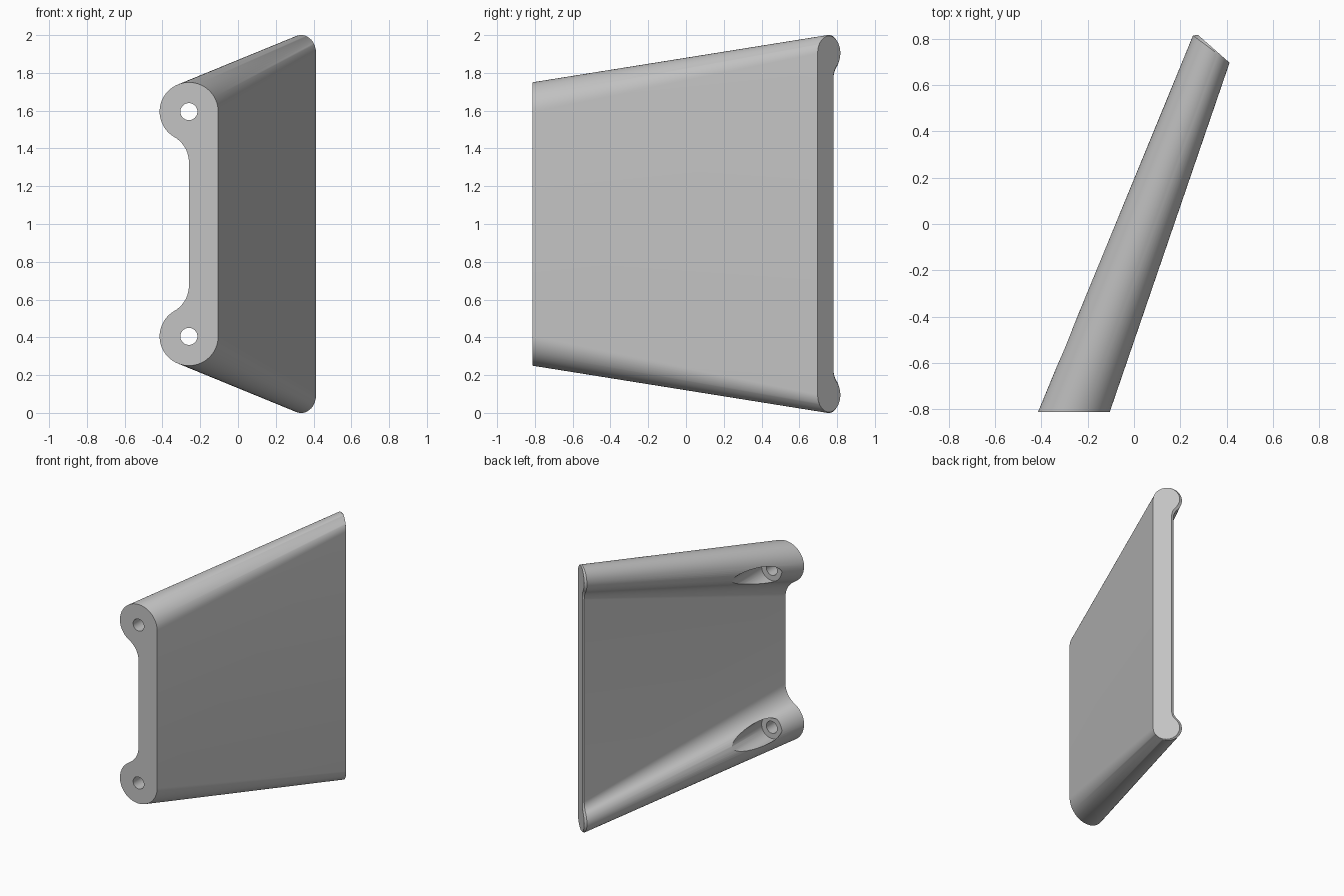
import bpy, bmesh, math
from mathutils import Vector, Matrix

cube = bpy.data.objects.get("Cube")
if cube:
    bpy.data.objects.remove(cube, do_unlink=True)

grey = bpy.data.materials.new("plain grey")
grey.use_nodes = True
colour = (0.55, 0.55, 0.55, 1)
grey.diffuse_color = colour
grey.node_tree.nodes["Principled BSDF"].inputs["Base Color"].default_value = colour

MID = 1.0  # height of the symmetry plane


def arc(cx, cz, r, a0, a1, n):
    return [(cx + r * math.cos(a0 + (a1 - a0) * i / n),
             cz + r * math.sin(a0 + (a1 - a0) * i / n)) for i in range(n + 1)]


def section(origin, tip, web, reach):
    """Web with a round lobe at each end, running from origin to tip in plan."""
    origin, tip = Vector(origin), Vector(tip)
    r = (tip - origin).length / 2
    across = (tip - origin).normalized()
    # The fillet radius equals the lobe radius
    drop = math.sqrt(4 * r * r - web * web)
    touch = math.atan2(-drop, web)
    half = arc(r, reach, r, math.pi, touch, 40)
    half += arc(web + r, reach - drop, r, touch + math.pi, math.pi, 14)[1:]
    outline = half + [(s, -z) for s, z in reversed(half)]
    return [(origin.x + across.x * s, origin.y + across.y * s, MID + z)
            for s, z in outline]


# Tapered body: front section, rear section, and the thin rear rim
sections = [
    section((-0.105, -0.813), (-0.415, -0.813), 0.155, 0.595),
    section((0.413, 0.697), (0.255, 0.815), 0.138, 0.902),
    section((0.413, 0.697), (0.277, 0.817), 0.127, 0.905),
]
bm = bmesh.new()
rings = [[bm.verts.new(p) for p in ring] for ring in sections]
count = len(rings[0])
for low, high in zip(rings, rings[1:]):
    for i in range(count):
        j = (i + 1) % count
        bm.faces.new((low[i], low[j], high[j], high[i]))
bm.faces.new(rings[0])
bm.faces.new(rings[-1])
bmesh.ops.remove_doubles(bm, verts=bm.verts, dist=0.0002)
bmesh.ops.recalc_face_normals(bm, faces=bm.faces)
mesh = bpy.data.meshes.new("tapered_bracket")
bm.to_mesh(mesh)
bm.free()
body = bpy.data.objects.new("tapered_bracket", mesh)
bpy.context.collection.objects.link(body)
mesh.materials.append(grey)
bpy.context.view_layer.objects.active = body
body.select_set(True)


def drill(radius, y0, y1, z):
    """Cut a round hole along y."""
    cut_mesh = bpy.data.meshes.new("hole_cutter")
    cb = bmesh.new()
    bmesh.ops.create_cone(
        cb, cap_ends=True, segments=48, radius1=radius, radius2=radius, depth=y1 - y0,
        matrix=Matrix.Translation((-0.26, (y0 + y1) / 2, z)) @ Matrix.Rotation(math.pi / 2, 4, "X"))
    cb.to_mesh(cut_mesh)
    cb.free()
    cut_mesh.materials.append(grey)
    cutter = bpy.data.objects.new("hole_cutter", cut_mesh)
    cutter.hide_render = True
    bpy.context.collection.objects.link(cutter)
    mod = body.modifiers.new("hole", "BOOLEAN")
    mod.operation = "DIFFERENCE"
    mod.solver = "EXACT"
    mod.object = cutter
    bpy.ops.object.modifier_apply(modifier=mod.name)
    bpy.data.objects.remove(cutter, do_unlink=True)


# Screw holes with wide recesses that break out through the lobes
for side in (-1, 1):
    z = MID + side * 0.595
    drill(0.085, -0.65, 0.25, z)
    drill(0.045, -1.0, -0.55, z)

bpy.ops.object.select_all(action="DESELECT")
body.select_set(True)
bpy.context.view_layer.objects.active = body
bpy.ops.object.shade_smooth_by_angle(angle=math.radians(25))
